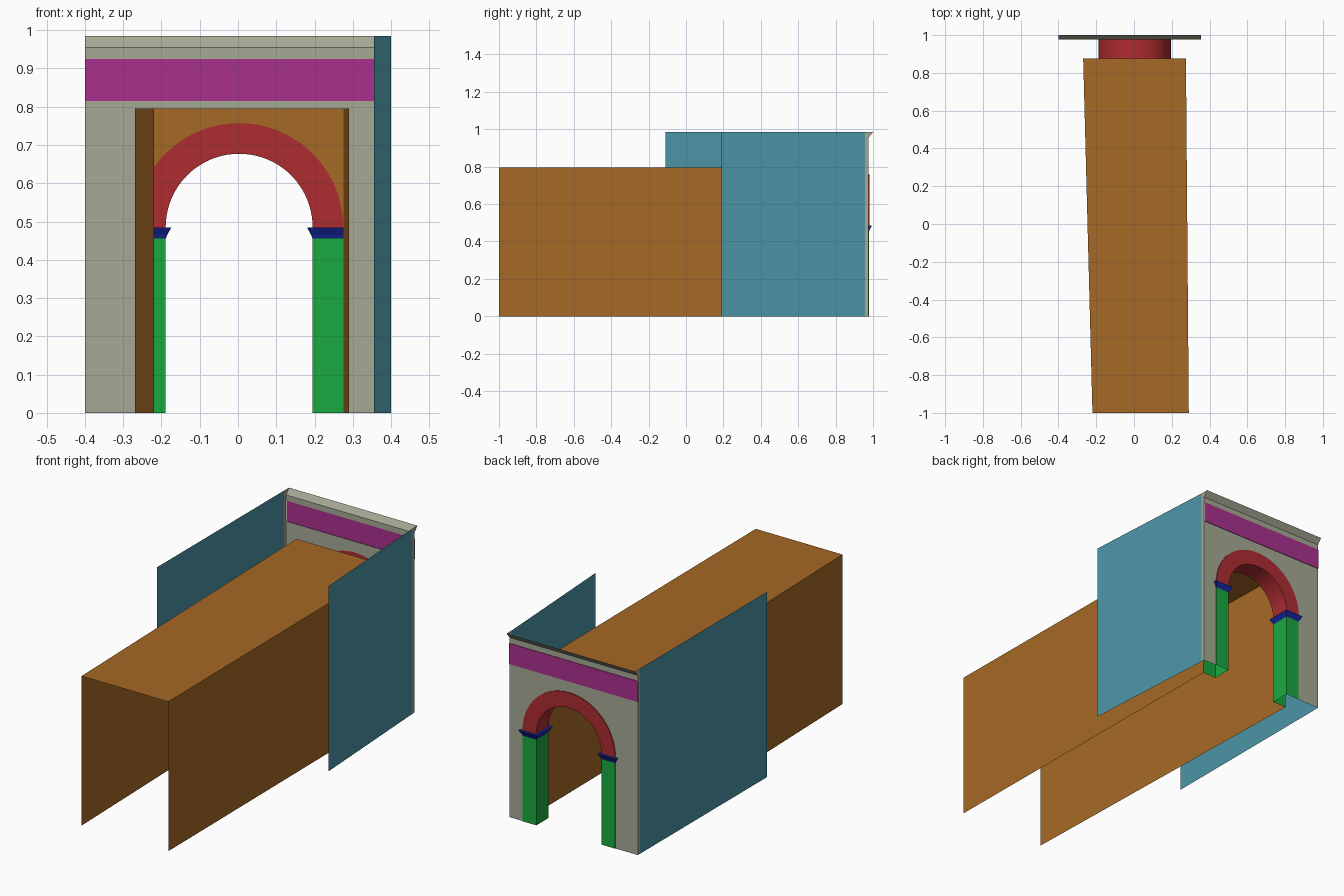
import bpy
import math

if "Cube" in bpy.data.objects:
    bpy.data.objects.remove(bpy.data.objects["Cube"])

CX, SPRING = 0.003, 0.485          # arch centre and springing height
R_IN, R_OUT = 0.192, 0.272         # inner and outer arch radii
Y_IN, Y_WALL = 0.875, 0.976        # inner and outer faces of the gateway
X_L, X_R, TOP = -0.40, 0.355, 0.985
SEG = 40


def material(name, rgb):
    m = bpy.data.materials.new(name)
    m.diffuse_color = (*rgb, 1)
    m.use_nodes = True
    m.node_tree.nodes["Principled BSDF"].inputs["Base Color"].default_value = m.diffuse_color
    return m


STONE = material("stone", (0.38, 0.40, 0.30))
PURPLE = material("purple", (0.40, 0.03, 0.27))
RED = material("red", (0.42, 0.025, 0.03))
GREEN = material("green", (0.01, 0.40, 0.05))
BLUE = material("blue", (0.008, 0.02, 0.35))
TEAL = material("teal", (0.07, 0.30, 0.38))
ORANGE = material("orange", (0.38, 0.14, 0.018))


def make(name, verts, faces, mat):
    me = bpy.data.meshes.new(name)
    me.from_pydata(verts, [], faces)
    me.materials.append(mat)
    ob = bpy.data.objects.new(name, me)
    bpy.context.collection.objects.link(ob)
    return ob


def sheet(name, rows, mat, flip=False):
    """Skin a list of equally long point rows with quads."""
    n = len(rows[0])
    verts = [p for row in rows for p in row]
    faces = []
    for i in range(len(rows) - 1):
        for j in range(n - 1):
            f = (i * n + j, i * n + j + 1, (i + 1) * n + j + 1, (i + 1) * n + j)
            faces.append(f[::-1] if flip else f)
    return make(name, verts, faces, mat)


def arc(r, y):
    return [(CX + r * math.cos(math.pi * i / SEG), y,
             SPRING + r * math.sin(math.pi * i / SEG)) for i in range(SEG + 1)]


def wall_strip(name, profile, mat):
    """Run a (y, z) profile along the width of the facade."""
    return sheet(name, [[(x, y, z) for y, z in profile] for x in (X_R, X_L)], mat, True)


# Facade below the band, with the arched opening
xl, xr = CX - R_OUT, CX + R_OUT
outline = ([(X_L, Y_WALL, 0), (X_L, Y_WALL, 0.815), (X_R, Y_WALL, 0.815),
            (X_R, Y_WALL, 0), (xr, Y_WALL, 0)] + arc(R_OUT, Y_WALL) + [(xl, Y_WALL, 0)])
make("facade_wall", outline, [tuple(range(len(outline)))], STONE)

# Frieze band, upper wall and flaring cornice
wall_strip("frieze_band", [(Y_WALL, 0.815), (0.979, 0.815), (0.979, 0.925), (Y_WALL, 0.925)], PURPLE)
wall_strip("upper_wall_and_cornice", [(Y_WALL, 0.925), (Y_WALL, 0.955), (1.0, TOP)], STONE)

# Narrow returns at both ends of the facade
for side, x in (("left", X_L), ("right", X_R)):
    pts = [(x, 0.957, 0), (x, Y_WALL, 0), (x, Y_WALL, 0.955), (x, 1.0, TOP), (x, 0.957, TOP)]
    make("facade_return_" + side, pts if x > 0 else pts[::-1], [(0, 1, 2, 3, 4)], STONE)

# Arch ring with its soffit
arch = sheet("arch_ring", [arc(r, y) for r, y in (
    (R_OUT, Y_WALL), (R_OUT, 0.981), (R_IN, 0.981), (R_IN, Y_IN), (R_OUT, Y_IN))], RED, True)
bpy.context.view_layer.objects.active = arch
arch.select_set(True)
bpy.ops.object.shade_smooth_by_angle(angle=math.radians(30))

# Jambs and imposts: profiles wrapped round each pier (x, y, mitre x, mitre y)
pier = [(R_OUT, Y_WALL, 1, 0), (R_OUT, 0.979, 1, 1), (R_IN, 0.979, -1, 1),
        (R_IN, Y_IN, -1, -1), (R_OUT, Y_IN, 0, -1)]


def wrap(name, profile, mat, s):
    rows = [[(CX + s * (x + mx * o), y + my * o, z) for x, y, mx, my in pier]
            for o, z in profile]
    sheet(name, rows, mat, s < 0)


for side, s in (("left", -1), ("right", 1)):
    wrap("jamb_" + side, [(0, 0), (0, 0.455)], GREEN, s)
    wrap("impost_" + side, [(0, 0.455), (0.004, 0.465), (0.014, 0.483),
                            (0.014, 0.485), (0, 0.485)], BLUE, s)

# Outer side walls
sheet("side_wall_left", [[(X_L, 0.957, z), (X_L, -0.11, z)] for z in (0, TOP)], TEAL)
sheet("side_wall_right", [[(X_R, 0.957, z), (0.40, 0.19, z)] for z in (0, TOP)], TEAL, True)

# Passage: walls and flat ceiling, slightly skewed, open at the front
H = 0.795
sheet("passage", [[(a, y, 0), (a, y, H), (b, y, H), (b, y, 0)]
                  for a, b, y in ((-0.22, 0.29, -1.0), (xl, xr, Y_IN))], ORANGE, True)

# Passage end wall above the arch
end = arc(R_OUT, Y_IN) + [(xl, Y_IN, H), (xr, Y_IN, H)]
make("passage_end_wall", end, [tuple(range(len(end)))], ORANGE)
